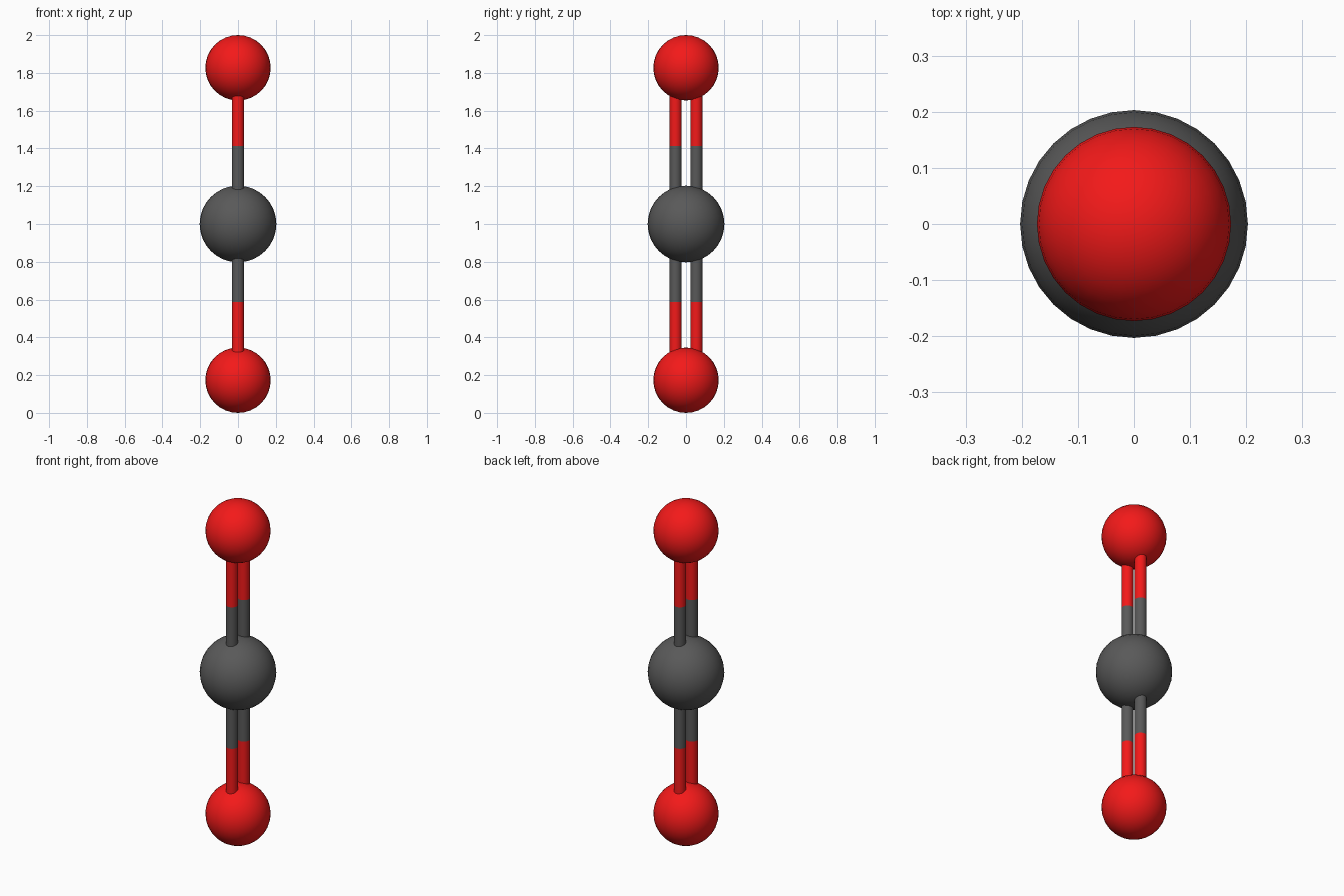
import bpy

if "Cube" in bpy.data.objects:
    bpy.data.objects.remove(bpy.data.objects["Cube"])

O_R, C_R = 0.173, 0.203          # oxygen and carbon ball radii
C_Z = 1.0                        # centre of the carbon ball
REACH = 0.827                    # carbon centre to oxygen centre
BOND_R, BOND_Y = 0.032, 0.055    # rod radius and sideways offset


def material(name, rgb):
    m = bpy.data.materials.new(name)
    m.diffuse_color = (*rgb, 1)
    m.use_nodes = True
    m.node_tree.nodes["Principled BSDF"].inputs["Base Color"].default_value = m.diffuse_color
    return m


red = material("oxygen_red", (0.9, 0.01, 0.01))
grey = material("carbon_grey", (0.1, 0.1, 0.1))


def finish(name, mat):
    ob = bpy.context.object
    ob.name = name
    ob.data.materials.append(mat)
    bpy.ops.object.shade_smooth_by_angle()


def ball(name, z, r, mat):
    bpy.ops.mesh.primitive_uv_sphere_add(segments=32, ring_count=16, radius=r, location=(0, 0, z))
    finish(name, mat)


def rod(name, y, z0, z1, mat):
    bpy.ops.mesh.primitive_cylinder_add(vertices=24, radius=BOND_R, depth=abs(z1 - z0),
                                        location=(0, y, (z0 + z1) / 2))
    finish(name, mat)


# Central carbon
ball("carbon_atom", C_Z, C_R, grey)

# Oxygen balls and two-tone double bonds, mirrored above and below
for end, s in (("upper", 1), ("lower", -1)):
    o_z, mid = C_Z + s * REACH, C_Z + s * REACH / 2
    ball(f"{end}_oxygen_atom", o_z, O_R, red)
    for side, y in (("front", -BOND_Y), ("back", BOND_Y)):
        # rods run a little way inside each ball
        rod(f"{end}_{side}_bond_carbon_half", y, C_Z + s * 0.15, mid, grey)
        rod(f"{end}_{side}_bond_oxygen_half", y, mid, o_z - s * 0.12, red)
